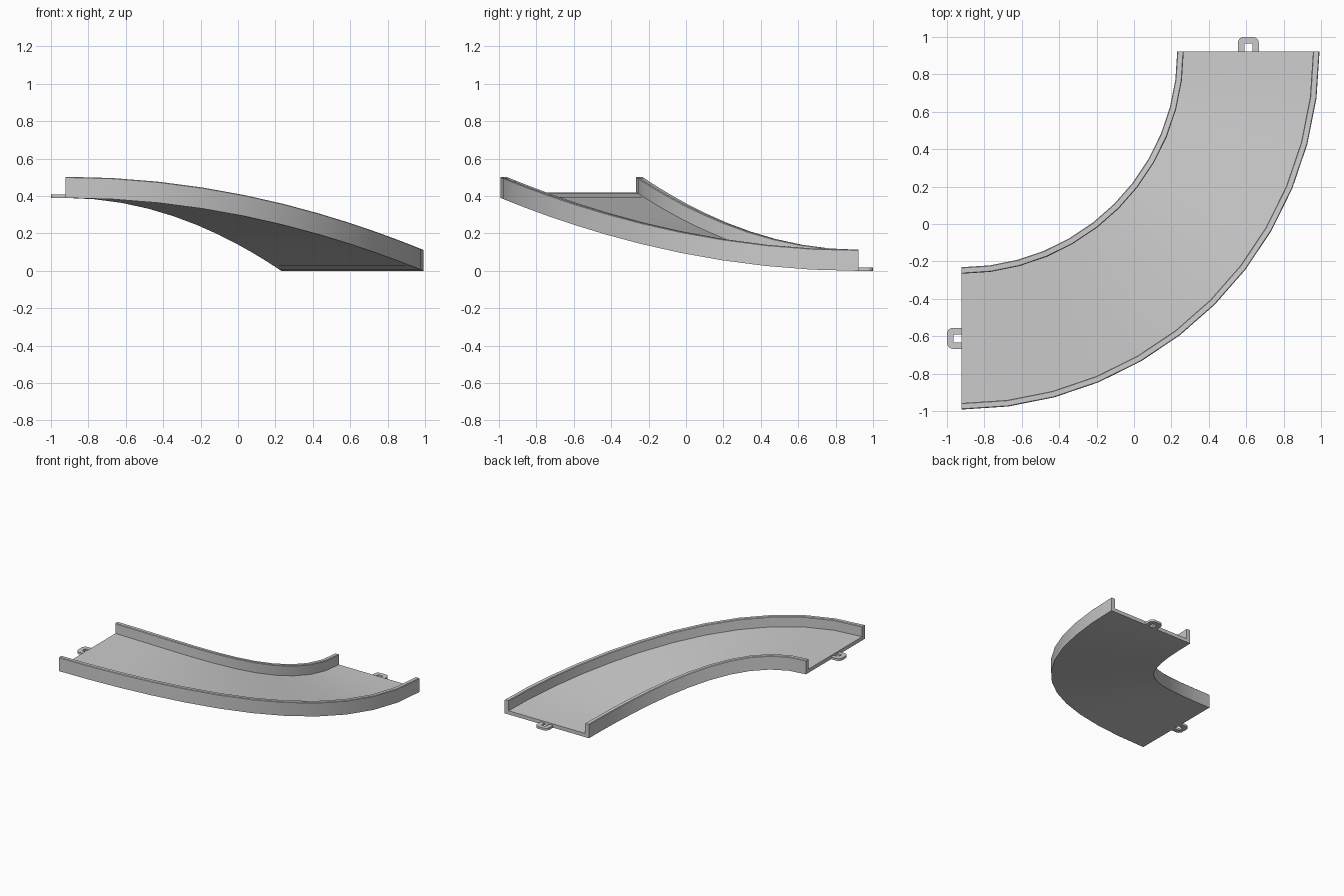
import bpy, bmesh, math
from mathutils import Vector

if "Cube" in bpy.data.objects:
    bpy.data.objects.remove(bpy.data.objects["Cube"])

CX, CY = -0.922, 0.922        # centre of the quarter turn
R_IN, R_OUT = 1.153, 1.914    # inner and outer radius
RISE, FLOOR, TOP, WALL = 0.39, 0.03, 0.113, 0.035
SEGMENTS = 12


def make_object(name, bm):
    bmesh.ops.recalc_face_normals(bm, faces=bm.faces)
    me = bpy.data.meshes.new(name)
    bm.to_mesh(me)
    bm.free()
    ob = bpy.data.objects.new(name, me)
    bpy.context.collection.objects.link(ob)
    bpy.context.view_layer.objects.active = ob
    ob.select_set(True)
    bpy.ops.object.shade_smooth_by_angle(angle=math.radians(30))
    ob.select_set(False)
    return ob


# Track: U-shaped section swept along a descending quarter turn
b = 0.004
section = [(R_IN, 0), (R_OUT, 0),
           (R_OUT, TOP - b), (R_OUT - b, TOP), (R_OUT - WALL + b, TOP), (R_OUT - WALL, TOP - b),
           (R_OUT - WALL, FLOOR), (R_IN + WALL, FLOOR),
           (R_IN + WALL, TOP - b), (R_IN + WALL - b, TOP), (R_IN + b, TOP), (R_IN, TOP - b)]
bm = bmesh.new()
rings = []
for i in range(SEGMENTS + 1):
    t = math.pi / 2 * i / SEGMENTS
    drop = RISE * math.cos(t) ** 2      # eased slope, level at both ends
    rings.append([bm.verts.new((CX + r * math.sin(t), CY - r * math.cos(t), z + drop))
                  for r, z in section])
n = len(section)
for a, c in zip(rings, rings[1:]):
    for k in range(n):
        m = (k + 1) % n
        bm.faces.new((a[k], a[m], c[m], c[k]))
bm.faces.new(rings[0])
bm.faces.new(rings[-1])
make_object("curved_ramp_track", bm)


# Connector loops: flat U-shaped tabs with rounded outer corners
def arch(half, length, radius, steps=5):
    pts = [(half, 0)]
    for i in range(steps + 1):
        a = math.pi / 2 * i / steps
        pts.append((half - radius + radius * math.cos(a), length - radius + radius * math.sin(a)))
    return pts + [(-x, y) for x, y in reversed(pts)]


def connector(name, origin, across, outward, height):
    outer, inner = arch(0.056, 0.078, 0.032), arch(0.021, 0.043, 0.003)
    o, u, v = Vector(origin), Vector(across), Vector(outward)
    bm = bmesh.new()
    ov, iv = ([bm.verts.new(o + u * x + v * y) for x, y in pts] for pts in (outer, inner))
    for k in range(len(ov) - 1):
        bm.faces.new((ov[k], ov[k + 1], iv[k + 1], iv[k]))
    top = bmesh.ops.extrude_face_region(bm, geom=bm.faces[:])["geom"]
    bmesh.ops.translate(bm, vec=(0, 0, height),
                        verts=[g for g in top if isinstance(g, bmesh.types.BMVert)])
    make_object(name, bm)


mid = (R_IN + R_OUT) / 2
connector("lower_connector", (CX + mid, CY, 0), (1, 0, 0), (0, 1, 0), 0.018)
connector("upper_connector", (CX, CY - mid, RISE), (0, 1, 0), (-1, 0, 0), 0.018)
